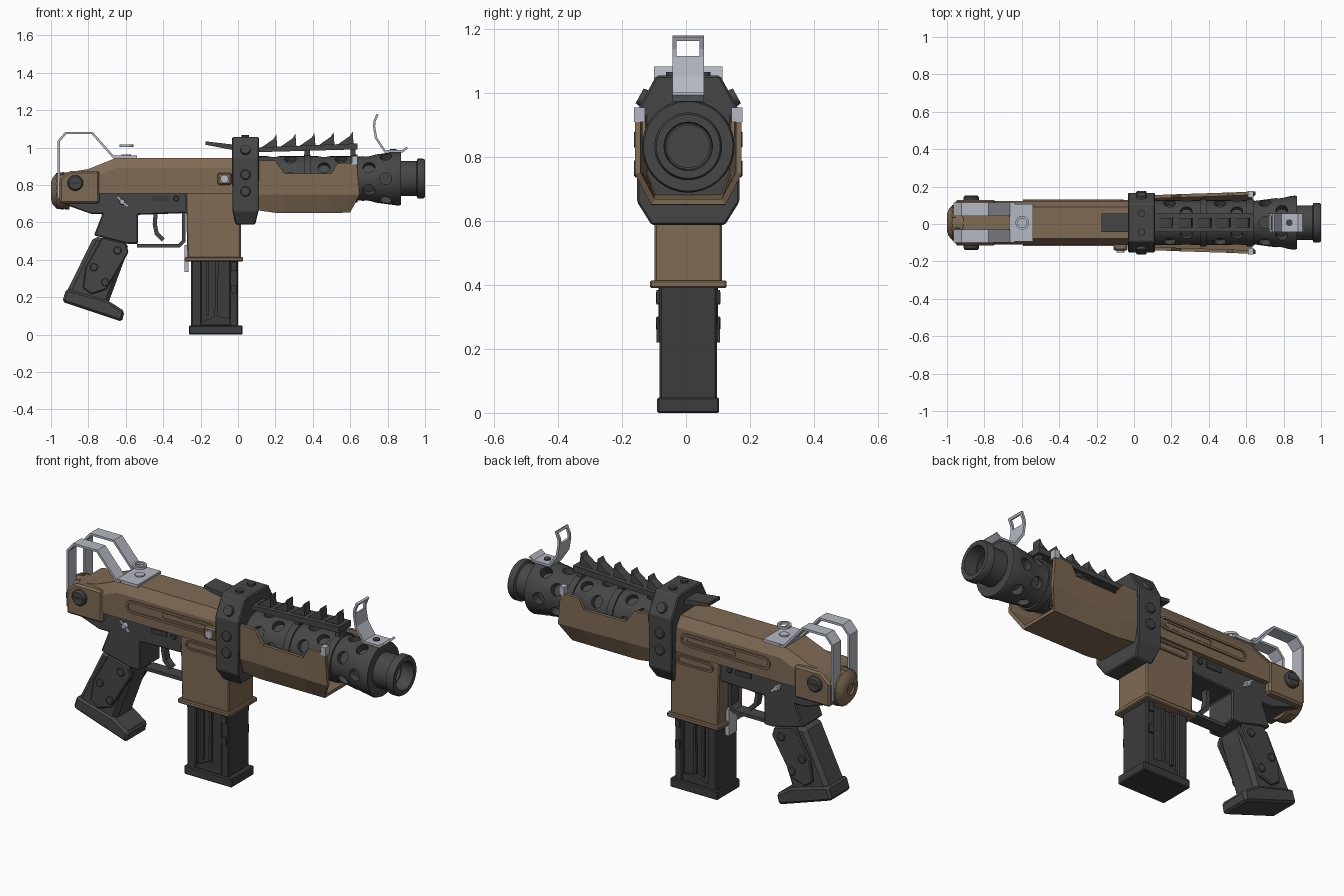
import bpy, bmesh, math
from mathutils import Vector, Matrix

if "Cube" in bpy.data.objects:
    bpy.data.objects.remove(bpy.data.objects["Cube"])

YC = 0.007   # centre plane
AX = 0.834   # barrel axis height


def material(name, c):
    m = bpy.data.materials.new(name)
    m.diffuse_color = (*c, 1)
    m.use_nodes = True
    m.node_tree.nodes["Principled BSDF"].inputs["Base Color"].default_value = m.diffuse_color
    return m


BROWN = material("brown_paint", (0.215, 0.145, 0.09))
DARK = material("dark_metal", (0.062, 0.062, 0.063))
BLACK = material("magazine_black", (0.045, 0.045, 0.046))
STEEL = material("bare_steel", (0.46, 0.48, 0.54))


def activate(ob):
    bpy.ops.object.select_all(action='DESELECT')
    ob.select_set(True)
    bpy.context.view_layer.objects.active = ob


def finish(name, bm, mat, bevel=0, smooth=False):
    bmesh.ops.remove_doubles(bm, verts=bm.verts, dist=1e-5)
    bmesh.ops.recalc_face_normals(bm, faces=bm.faces)
    me = bpy.data.meshes.new(name)
    bm.to_mesh(me)
    bm.free()
    me.materials.append(mat)
    ob = bpy.data.objects.new(name, me)
    ob.location.y = YC
    bpy.context.collection.objects.link(ob)
    if bevel:
        b = ob.modifiers.new("bevel", 'BEVEL')
        b.width, b.segments, b.limit_method = bevel, 1, 'ANGLE'
    if smooth:
        activate(ob)
        bpy.ops.object.shade_smooth_by_angle(angle=math.radians(35))
    return ob


def loft(name, sections, mat, caps=True, closed=True, bevel=0, thick=0):
    """Skin between matching rows of points."""
    bm = bmesh.new()
    rows = [[bm.verts.new(p) for p in s] for s in sections]
    n = len(rows[0])
    for a, b in zip(rows, rows[1:]):
        for i in range(n if closed else n - 1):
            j = (i + 1) % n
            bm.faces.new((a[i], a[j], b[j], b[i]))
    if caps:
        bm.faces.new(rows[0])
        bm.faces.new(rows[-1])
    ob = finish(name, bm, mat, bevel)
    if thick:
        s = ob.modifiers.new("thickness", 'SOLIDIFY')
        s.thickness, s.offset, s.use_even_offset = thick, 0, True
    return ob


def prism(name, pts, y0, y1, mat, bevel=0):
    return loft(name, [[(x, y, z) for x, z in pts] for y in (y0, y1)], mat, bevel=bevel)


def box(name, x0, x1, y0, y1, z0, z1, mat, bevel=0):
    return prism(name, [(x0, z0), (x1, z0), (x1, z1), (x0, z1)], y0, y1, mat, bevel)


def strip(name, pts, y0, y1, t, mat, closed=False):
    return loft(name, [[(x, y, z) for x, z in pts] for y in (y0, y1)], mat,
                caps=False, closed=closed, thick=t)


def lathe(name, prof, loc, axis, mat, n=32, closed=False):
    """Revolve (distance, radius) pairs around an axis."""
    rot = Vector((0, 0, 1)).rotation_difference(Vector(axis)).to_matrix().to_4x4()
    M = Matrix.Translation(loc) @ rot
    bm = bmesh.new()
    if closed:
        prof = prof + prof[:1]
    vs = [bm.verts.new((r, 0, t)) for t, r in prof]
    es = [bm.edges.new(p) for p in zip(vs, vs[1:])]
    bmesh.ops.spin(bm, geom=vs + es, cent=(0, 0, 0), axis=(0, 0, 1), angle=2 * math.pi, steps=n)
    bmesh.ops.transform(bm, matrix=M, verts=bm.verts)
    return finish(name, bm, mat, smooth=n > 10)


def stud(name, x, z, y, r, h, mat, s, n=16):
    return lathe(name, [(-.03, 0), (-.03, r), (h * .6, r), (h, r * .8), (h, 0)], (x, s * y, z), (0, s, 0), mat, n)


def capsule(x0, x1, z, r, k=5):
    a = [math.pi * i / k - math.pi / 2 for i in range(k + 1)]
    return ([(x1 - r + r * math.cos(t), z + r * math.sin(t)) for t in a] +
            [(x0 + r - r * math.cos(t), z - r * math.sin(t)) for t in a])


# Perforated barrel jacket with flared end
jacket = lathe("barrel_jacket", [(.02, 0), (.02, .12), (.63, .12), (.65, .117), (.86, .145), (.872, .14), (.872, 0)],
               (0, 0, AX), (1, 0, 0), DARK, 36)
bm = bmesh.new()
for i, x in enumerate((.19, .28, .46, .55, .70, .79)):
    for k in range(6):
        q = math.radians(60 * k + (30 if i in (0, 2, 4) else 0))
        d = Vector((0, math.cos(q), math.sin(q)))
        M = Matrix.Translation(Vector((x, 0, AX)) + d * .145) @ d.to_track_quat('Z', 'Y').to_matrix().to_4x4()
        bmesh.ops.create_cone(bm, cap_ends=True, segments=14, radius1=.032, radius2=.032, depth=.11, matrix=M)
cutter = finish("hole_cutter", bm, DARK)
cutter.hide_render = True
mod = jacket.modifiers.new("holes", 'BOOLEAN')
mod.operation, mod.object, mod.solver = 'DIFFERENCE', cutter, 'EXACT'
activate(jacket)
bpy.ops.object.modifier_apply(modifier="holes")
bpy.data.objects.remove(cutter)
for x in (.37, .62):
    lathe("jacket_band", [(x - .018, .11), (x - .018, .128), (x + .018, .128), (x + .018, .11)],
          (0, 0, AX), (1, 0, 0), DARK, 36, closed=True)
lathe("muzzle", [(.85, 0), (.85, .093), (.955, .093), (.96, .106), (.99, .106), (1, .1), (1, .076),
                 (.93, .072), (.93, .066), (.80, .066), (.80, 0)], (0, 0, AX), (1, 0, 0), DARK, 36)

# Handguard tray with side cutouts
secs = []
for x, top, w in ((.09, .93, .138), (.2, .93, .142), (.25, .86, .144), (.5, .86, .152), (.53, .915, .153), (.635, .92, .158)):
    e = x > .6
    zb = .675 if x < .1 else .66
    half = [(x, w, top), (x + .015 * e, w, .75), (x - .035 * e, .11, zb)]
    secs.append(half + [(a, -b, c) for a, b, c in reversed(half)])
loft("handguard", secs, BROWN, caps=False, closed=False, thick=.018)
for s in (-1, 1):
    box("handguard_clip", .61, .64, s * .135, s * .17, .91, .955, STEEL)

# Clamp collar
half = [(.0, .1, 1.055), (.0, .16, .945), (.0, .16, .66), (.02, .115, .588)]
pts = half + [(a, -b, c) for a, b, c in reversed(half)]
loft("clamp_collar", [[(-.032 + a, b, c) for a, b, c in pts], [(.112 - a, b, c) for a, b, c in pts]], DARK, bevel=.006)
for s in (-1, 1):
    for z in (.855, .765):
        stud("collar_bolt", .04, z, .158, .028, .012, DARK, s, 12)
    n = Vector((0, s * .11, .06)).normalized()
    lathe("collar_bolt", [(-.01, 0), (-.01, .03), (.014, .026), (.014, 0)], (.04, s * .14, .985), n, DARK, 12)
    lathe("collar_top_bolt", [(-.02, 0), (-.02, .02), (.012, .02), (.012, 0)], (.04, s * .05, 1.055), (0, 0, 1), DARK, 10)

# Toothed top rail
prism("top_rail", [(.1, .975), (.64, .99), (.64, 1.022), (.1, 1.0)], -.05, .05, DARK)
prism("rail_tail", [(-.175, 1.015), (-.02, .985), (-.02, 1.015), (-.175, 1.033)], -.05, .05, DARK)
for i in range(5):
    x, z = .125 + .102 * i, 1.0 + .004 * i
    prism("rail_tooth", [(x, z), (x + .085, z + .002), (x + .08, z + .07), (x + .065, z + .045)], -.025, .025, DARK)
for x in (.37, .615):
    box("rail_post", x - .014, x + .014, -.03, .03, .94, 1.0, DARK)

# Upper receiver
def receiver_section(x, zt):
    half = [(x, .116, .755), (x, .116, zt - .055), (x, .085, zt)]
    return half + [(a, -b, c) for a, b, c in reversed(half)]


loft("upper_receiver", [receiver_section(*s) for s in ((-.86, .875), (-.8, .885), (-.65, .945), (0, .945))], BROWN)
prism("rear_block", [(-.955, .70), (-.74, .70), (-.74, .875), (-.9, .875), (-.955, .83)], -.122, .122, BROWN, .01)
lathe("end_cap", [(.1, 0), (.1, .1), (.03, .095), (.008, .07), (0, .045), (0, .03), (.012, .03), (.012, 0)],
      (-1, 0, .768), (1, 0, 0), BROWN, 28)
for k in range(16):
    q = 2 * math.pi * k / 16
    d = Vector((.0, math.cos(q), math.sin(q)))
    t = Vector((0, -d.z, d.y)) * .008
    c = Vector((0, 0, .768))
    loft("cap_rib", [[c + d * r + t * s + Vector((x, 0, 0)) for x, r in ((-.993, .055), (-.972, .095), (-.93, .101), (-.93, .06))]
                     for s in (-1, 1)], BROWN)
for s in (-1, 1):
    stud("pivot_screw", -.87, .81, .12, .042, .024, DARK, s, 20)
    box("screw_slot", -.905, -.835, s * .1435, s * .146, .804, .816, BLACK)
    strip("receiver_panel_rim", capsule(-.59, -.06, .838, .028), s * .108, s * .124, .012, BROWN, True)
    strip("receiver_panel_inner", capsule(-.38, -.09, .838, .014), s * .108, s * .120, .008, BROWN, True)
    strip("magwell_rim", capsule(-.24, -.03, .718, .02), s * .10, s * .114, .01, BROWN, True)
box("cocking_block", -.11, -.035, -.15, -.1, .8, .865, BROWN, .008)
lathe("cocking_stud", [(0, 0), (0, .022), (.012, .022), (.012, 0)], (-.072, -.147, .832), (0, -1, 0), STEEL, 12)

# Lower receiver, trigger and guard
prism("lower_receiver", [(-.94, .70), (-.76, .76), (-.26, .76), (-.26, .65), (-.535, .64), (-.535, .485), (-.59, .485),
                         (-.77, .53), (-.725, .645), (-.785, .645)], -.088, .088, DARK, .006)
strip("trigger_guard", [(-.54, .475), (-.315, .475), (-.29, .5), (-.29, .66)], -.035, .035, .018, DARK)
strip("trigger", [(-.44, .65), (-.445, .59), (-.435, .54), (-.40, .505)], -.018, .018, .022, DARK)
for s in (-1, 1):
    box("lower_slot", -.46, -.37, s * .08, s * .094, .712, .74, BLACK)
    stud("lower_pin", -.33, .727, .088, .016, .007, BLACK, s, 12)
    stud("selector_hub", -.62, .71, .088, .016, .02, STEEL, s, 12)
    prism("selector_lever", [(-.65, .735), (-.64, .74), (-.585, .69), (-.595, .68)], s * .097, s * .105, STEEL)

# Pistol grip
prism("grip", [(-.77, .525), (-.585, .49), (-.6, .42), (-.70, .15), (-.92, .22)], -.078, .078, DARK, .02)
prism("grip_foot", [(-.918, .245), (-.94, .175), (-.62, .068), (-.607, .125), (-.70, .185)], -.088, .088, DARK, .012)
for s in (-1, 1):
    prism("grip_panel", [(-.725, .52), (-.6, .49), (-.585, .44), (-.705, .24), (-.785, .215), (-.83, .25), (-.815, .36)],
          s * .07, s * .093, DARK, .006)
    for x, z in ((-.645, .45), (-.77, .36), (-.71, .28)):
        stud("grip_screw", x, z, .093, .022, .008, DARK, s, 14)

# Magazine well and magazine
prism("magazine_well", [(-.28, .76), (-.27, .4), (.015, .4), (.015, .76)], -.106, .106, BROWN, .006)
box("well_lip", -.285, .028, -.12, .12, .39, .415, BROWN, .005)
box("magazine_core", -.25, 0, -.07, .07, .03, .4, BLACK)
for x0, x1 in ((-.25, -.195), (-.045, 0)):
    box("magazine_edge", x0, x1, -.09, .09, .04, .4, BLACK, .006)
for s in (-1, 1):
    for x0, x1, t in ((-.172, -.158, .0), (-.125, -.11, .006)):
        prism("magazine_rib", [(x0, .1), (x1, .1), (x1 + t, .4), (x0 + t, .4)], s * .06, s * .084, BLACK)
    prism("magazine_foot_rib", [(-.2, .05), (-.04, .05), (-.04, .085), (-.12, .1), (-.2, .065)], s * .06, s * .086, BLACK)
    for z in (.22, .34):
        box("magazine_catch_bump", -.035, -.008, s * .08, s * .1, z, z + .045, BLACK)
box("magazine_base", -.262, .025, -.097, .097, 0, .048, BLACK, .005)
box("magazine_release", -.287, -.265, -.035, .035, .335, .48, STEEL)

# Rear sight guard: two bent straps on a base plate
for s in (-1, 1):
    strip("rear_sight_strap", [(-.958, .73), (-.958, 1.035), (-.92, 1.078), (-.78, 1.078), (-.665, .948), (-.64, .948)],
          s * .037, s * .107, .012, STEEL)
box("rear_sight_plate", -.665, -.54, -.1, .1, .94, .956, STEEL)
box("rear_sight_crossbar", -.964, -.952, -.107, .107, .73, .80, STEEL)
lathe("rear_sight_ring", [(0, .024), (0, .037), (.013, .037), (.013, .024)], (-.597, 0, 1.002), (0, 0, 1), STEEL, 16, closed=True)
lathe("rear_sight_screw", [(0, 0), (0, .025), (.012, .025), (.012, 0)], (-.597, 0, .95), (0, 0, 1), STEEL, 12)

# Front sight: bent foot with a window frame on top
strip("front_sight_foot", [(.905, 1.0), (.88, .98), (.785, .98), (.738, 1.05), (.727, 1.115)], -.05, .05, .012, STEEL)
win = [(.727, 1.11), (.73, 1.14), (.746, 1.178)]
for s in (-1, 1):
    strip("front_sight_side", win, s * .036, s * .05, .012, STEEL)
strip("front_sight_top", [(.741, 1.166), (.746, 1.178)], -.05, .05, .012, STEEL)
lathe("front_sight_screw", [(0, 0), (0, .018), (.022, .018), (.022, 0)], (.83, 0, .97), (0, 0, 1), DARK, 12)
